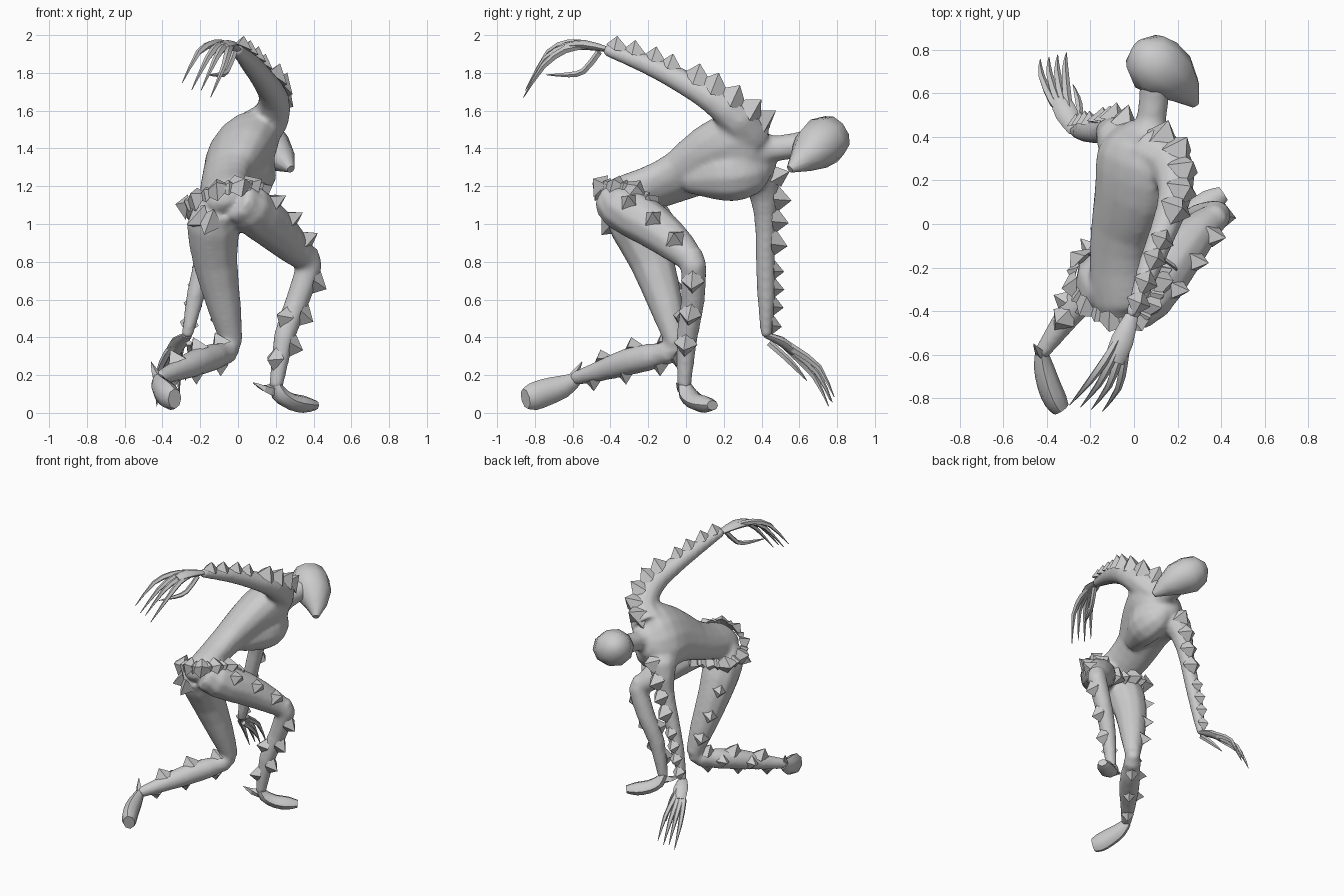
import bpy, bmesh, math
from mathutils import Vector

cube = bpy.data.objects.get("Cube")
if cube:
    bpy.data.objects.remove(cube, do_unlink=True)


def finish(name, bm, smooth):
    bmesh.ops.recalc_face_normals(bm, faces=bm.faces)
    mesh = bpy.data.meshes.new(name)
    bm.to_mesh(mesh)
    bm.free()
    obj = bpy.data.objects.new(name, mesh)
    bpy.context.collection.objects.link(obj)
    if smooth:
        bpy.ops.object.select_all(action='DESELECT')
        obj.select_set(True)
        bpy.context.view_layer.objects.active = obj
        bpy.ops.object.shade_smooth_by_angle(angle=math.radians(50))
    return obj


def sample(path, f):
    """Catmull-Rom point on a path of (x, y, z, radius) at position f."""
    i = max(0, min(int(f), len(path) - 2))
    t = f - i
    a, b, c, d = (Vector(path[max(0, min(k, len(path) - 1))]) for k in range(i - 1, i + 3))
    return 0.5 * (2 * b + (c - a) * t + (2 * a - 5 * b + 4 * c - d) * t * t
                  + (3 * b - a - 3 * c + d) * t ** 3)


def tangent(path, f):
    e = len(path) - 1
    return (sample(path, min(f + 0.1, e)).xyz - sample(path, max(f - 0.1, 0)).xyz).normalized()


def loft(name, path, wide=(1, 0, 0), wide_end=None, flat=1.0, sides=10, steps=2, smooth=True):
    """Skin elliptical rings along a path; wide axis may twist to wide_end."""
    bm = bmesh.new()
    rings, count = [], (len(path) - 1) * steps
    w0, w1 = Vector(wide), Vector(wide_end or wide)
    for k in range(count + 1):
        f = k / steps
        p, t = sample(path, f), tangent(path, f)
        u = w0.lerp(w1, k / count)
        u = (u - t * u.dot(t)).normalized()
        v = t.cross(u)
        r = max(p.w, 0.002)
        angles = [2 * math.pi * j / sides for j in range(sides)]
        rings.append([bm.verts.new(p.xyz + r * (u * math.cos(a) + v * flat * math.sin(a)))
                      for a in angles])
    for lo, hi in zip(rings, rings[1:]):
        for j in range(sides):
            n = (j + 1) % sides
            bm.faces.new((lo[j], lo[n], hi[n], hi[j]))
    bm.faces.new(rings[0])
    bm.faces.new(rings[-1])
    return finish(name, bm, smooth)


def spikes(name, path, places, out, size=0.06, lean=0.3):
    """Row of broad four-sided thorns standing on a limb, pointing along out."""
    bm = bmesh.new()
    for f in places:
        p, t = sample(path, f), tangent(path, f)
        n = Vector(out)
        n = (n - t * n.dot(t)).normalized()
        side = t.cross(n) * size * 0.85
        base = p.xyz + n * p.w * 0.75
        corners = [bm.verts.new(base + q) for q in (t * size, side, -t * size, -side)]
        tip = bm.verts.new(p.xyz + n * (p.w + size * 0.75) + t * size * lean)
        bm.faces.new(corners)
        for j in range(4):
            bm.faces.new((corners[j], corners[(j + 1) % 4], tip))
    return finish(name, bm, False)


def hand(name, wrist, knuckle, bend, tip, spread, thumb, wide):
    """Tapering palm, four long claws fanned along spread, and a thumb."""
    wrist, knuckle, bend, tip, spread = map(Vector, (wrist, knuckle, bend, tip, spread))
    mid = wrist.lerp(knuckle, 0.55) + Vector((0, 0, .015))
    loft(name + "_palm", [(*wrist, .03), (*mid, .052), (*knuckle, .045)], wide, flat=0.5, sides=8)
    for k in range(4):
        s = spread * (k - 1.5)
        lift = Vector((0, 0, 0.018 * (k % 2)))
        loft(f"{name}_finger_{k + 1}",
             [(*(mid + s * .3), .016), (*(knuckle + s * .55), .021),
              (*(bend + s * .9 + lift), .016), (*(tip + s + lift), .002)], wide, sides=5)
    loft(name + "_thumb", thumb, wide, sides=5)


# Torso, twisted between the hips and the tilted shoulders
torso = loft("body", [(-.06, -.45, 1.14, .05), (-.07, -.37, 1.14, .13), (-.075, -.2, 1.185, .145),
                      (-.06, -.03, 1.255, .16), (-.01, .14, 1.345, .21), (.025, .29, 1.385, .245),
                      (.05, .39, 1.39, .19), (.07, .46, 1.41, .06)],
             wide=(.9, -.3, .4), wide_end=(.42, -.1, .9), flat=.69, sides=14)
chest = loft("chest", [(.02, .0, 1.23, .07), (.06, .13, 1.24, .115), (.09, .25, 1.25, .14),
                       (.08, .36, 1.27, .115), (.06, .43, 1.31, .05)],
             wide=(.42, 0, .9), flat=.8)
neck = loft("neck", [(.06, .36, 1.4, .11), (.08, .48, 1.4, .07), (.1, .66, 1.43, .075)])

# Head with a pointed chin
loft("head", [(.02, .825, 1.5, .035), (.05, .79, 1.48, .11), (.1, .73, 1.44, .14),
              (.175, .675, 1.395, .125), (.235, .615, 1.34, .077), (.28, .55, 1.29, .022)],
     wide=(.5, .5, 0), flat=.95, steps=1)

# Limb centre lines with radii
raised_arm = [(.08, .33, 1.47, .135), (.17, .27, 1.56, .105), (.19, .14, 1.665, .082),
              (.14, -.02, 1.755, .066), (.07, -.2, 1.845, .056), (-.01, -.43, 1.925, .033)]
lowered_arm = [(-.02, .31, 1.29, .13), (-.08, .4, 1.22, .1), (-.12, .42, 1.05, .062),
               (-.17, .42, .85, .054), (-.225, .425, .62, .05), (-.27, .425, .4, .03)]
bent_thigh = [(-.02, -.4, 1.13, .1), (.05, -.34, 1.09, .13), (.18, -.17, .985, .12),
              (.3, -.03, .87, .092), (.38, .035, .8, .065)]
bent_shin = [(.36, .02, .84, .06), (.38, .04, .79, .07), (.31, .035, .58, .064),
             (.245, .005, .4, .058), (.2, -.01, .13, .037)]
kneeling_thigh = [(-.11, -.35, 1.1, .11), (-.13, -.27, 1.0, .142), (-.12, -.18, .8, .12),
                  (-.07, -.1, .55, .09), (-.03, -.05, .36, .057)]
kneeling_shin = [(-.03, -.04, .37, .04), (-.06, -.09, .32, .065), (-.2, -.29, .275, .075),
                 (-.33, -.46, .22, .057), (-.43, -.6, .18, .036)]
parts = [chest, neck]
for name, path in (("raised_arm", raised_arm), ("lowered_arm", lowered_arm),
                   ("bent_thigh", bent_thigh), ("bent_shin", bent_shin),
                   ("kneeling_thigh", kneeling_thigh), ("kneeling_shin", kneeling_shin)):
    parts.append(loft(name, path, wide=(.7, .7, .1)))

# Fuse torso, neck and limbs into one flowing skin
bpy.ops.object.select_all(action='DESELECT')
for part in parts + [torso]:
    part.select_set(True)
bpy.context.view_layer.objects.active = torso
bpy.ops.object.join()
torso.modifiers.clear()
skin = torso.modifiers.new("Fuse", 'REMESH')
skin.mode = 'VOXEL'
skin.voxel_size = .014
skin.use_smooth_shade = True
relax = torso.modifiers.new("Relax", 'SMOOTH')
relax.factor = .5
relax.iterations = 10

# Clawed hands
hand("raised_hand", (-.01, -.42, 1.925), (-.09, -.63, 1.94), (-.14, -.74, 1.865), (-.22, -.845, 1.7),
     (-.05, .01, .02), [(-.02, -.46, 1.91, .018), (-.06, -.54, 1.81, .017),
                        (-.1, -.62, 1.79, .014), (-.16, -.74, 1.79, .002)], (1, -.3, 0))
hand("lowered_hand", (-.27, .425, .41), (-.34, .57, .325), (-.37, .69, .21), (-.37, .77, .05),
     (.04, .01, .01), [(-.26, .44, .37, .018), (-.25, .52, .3, .017),
                       (-.26, .58, .24, .014), (-.28, .64, .17, .002)], (1, .3, 0))

# Feet
loft("front_foot", [(.195, -.01, .16, .035), (.22, .01, .1, .055), (.28, .05, .06, .06),
                    (.35, .1, .045, .06), (.41, .14, .04, .035)],
     wide=(-.6, .8, 0), flat=.75, sides=8)
loft("front_heel_spur", [(.2, 0, .12, .035), (.14, -.03, .13, .022), (.08, -.05, .16, .002)],
     sides=4, smooth=False)
loft("rear_foot", [(-.425, -.58, .18, .036), (-.415, -.65, .14, .06), (-.39, -.74, .11, .072),
                   (-.36, -.81, .085, .072), (-.335, -.85, .075, .055)],
     wide=(0, -.3, 1), flat=.75, sides=8)
loft("rear_heel_spur", [(-.42, -.6, .18, .03), (-.44, -.58, .22, .018), (-.46, -.55, .27, .002)],
     sides=4, smooth=False)

# Rows of thorns along the limbs: path, positions, direction, size
rows = (
    ("shoulder", raised_arm, (.45, .95, 1.5, 2.05, 2.55), (.5, .5, .7), .095),
    ("raised_forearm", raised_arm, (3.4, 3.85, 4.3, 4.65), (.2, 0, 1), .07),
    ("upper_arm", lowered_arm, (.9, 1.5, 2.1, 2.7), (.2, 1, .1), .085),
    ("lowered_forearm", lowered_arm, (3.4, 3.8, 4.2, 4.6), (-.1, 1, 0), .06),
    ("bent_thigh", bent_thigh, (1.4, 2.1, 2.9), (.7, -.3, .6), .075),
    ("bent_shin", bent_shin, (1.4, 2.2, 3.1), (1, -.1, 0), .075),
    ("bent_calf", bent_shin, (2.5, 3.4), (-.6, -.7, 0), .07),
    ("right_hip", kneeling_thigh, (.45,), (-.6, -.7, 0), .085),
    ("right_seat", kneeling_thigh, (.4,), (-.1, -1, 0), .085),
    ("kneeling_thigh", kneeling_thigh, (1.8, 2.5, 3.2), (-.6, .7, 0), .07),
    ("kneeling_shin_top", kneeling_shin, (1.1, 1.9, 2.8), (-.3, 0, 1), .075),
    ("kneeling_shin_under", kneeling_shin, (1.3, 2.2, 3.2), (0, 0, -1), .055),
    ("kneeling_shin_outer", kneeling_shin, (1.6, 2.5), (-.8, .6, .1), .06),
)
for name, path, places, out, size in rows:
    spikes(name + "_thorns", path, places, out, size)

# Thorned belt running all around the hips
belt = [(.14, -.19, 1.1, 0), (.04, -.16, 1.02, 0), (-.1, -.13, 1.05, 0), (-.23, -.16, 1.06, 0),
        (-.27, -.27, 1.09, 0), (-.22, -.37, 1.13, 0), (-.11, -.44, 1.18, 0), (0, -.45, 1.2, 0),
        (.07, -.38, 1.2, 0), (.12, -.28, 1.18, 0), (.14, -.19, 1.1, 0)]
for k in range(20):
    spot = sample(belt, k / 2)
    spikes(f"hip_thorn_{k + 1}", belt, (k / 2,), spot.xyz - Vector((-.06, -.3, 1.08)),
           .06 if k % 2 else .085)
